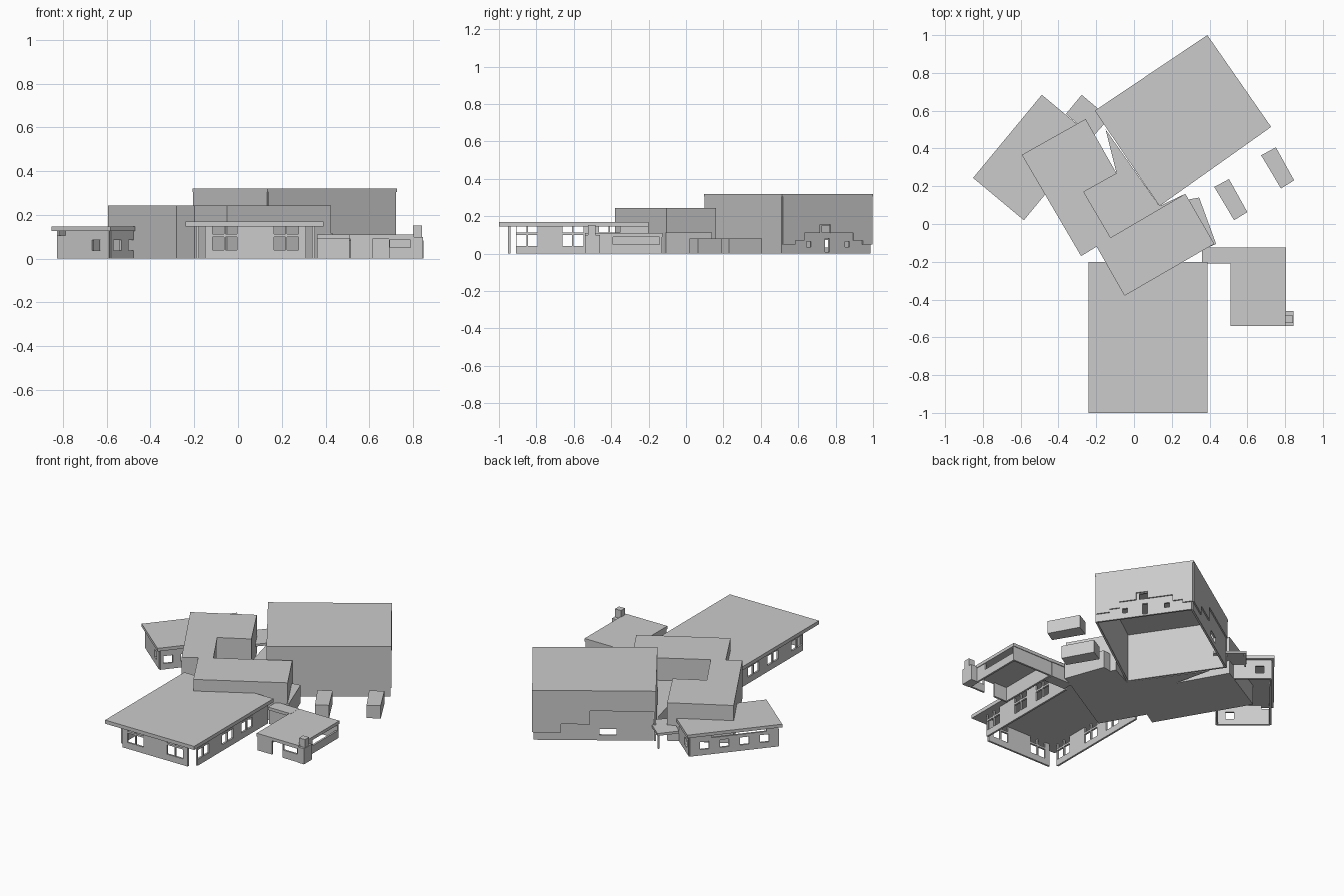
import bpy, bmesh
from mathutils import Vector

if "Cube" in bpy.data.objects:
    bpy.data.objects.remove(bpy.data.objects["Cube"])


def finish(name, bm):
    bmesh.ops.recalc_face_normals(bm, faces=bm.faces)
    me = bpy.data.meshes.new(name)
    bm.to_mesh(me)
    bm.free()
    ob = bpy.data.objects.new(name, me)
    bpy.context.collection.objects.link(ob)
    return ob


def prism(name, pts, z0, z1):
    """Flat outline extruded between two heights."""
    bm = bmesh.new()
    f = bm.faces.new([bm.verts.new((x, y, z0)) for x, y in pts])
    r = bmesh.ops.extrude_face_region(bm, geom=[f])
    bmesh.ops.translate(bm, vec=(0, 0, z1 - z0),
                        verts=[v for v in r['geom'] if isinstance(v, bmesh.types.BMVert)])
    return finish(name, bm)


def box(name, x0, x1, y0, y1, z0, z1):
    return prism(name, [(x0, y0), (x1, y0), (x1, y1), (x0, y1)], z0, z1)


def wall(name, p, q, z0, z1, holes=(), t=0.012):
    """Wall from p to q; holes are (u0, u1, z0, z1) measured along the wall."""
    p, q = Vector(p), Vector(q)
    d = (q - p).normalized()
    n = Vector((-d.y, d.x)) * t / 2
    length = (q - p).length
    us = sorted({0, length} | {min(max(u, 0), length) for h in holes for u in h[:2]})
    zs = sorted({z0, z1} | {min(max(z, z0), z1) for h in holes for z in h[2:]})
    bm = bmesh.new()
    for a, b in zip(us, us[1:]):
        for c, e in zip(zs, zs[1:]):
            um, zm = (a + b) / 2, (c + e) / 2
            if any(h[0] < um < h[1] and h[2] < zm < h[3] for h in holes):
                continue
            pa, pb = p + d * a - n, p + d * b - n
            bm.faces.new([bm.verts.new((*pt, z)) for pt, z in
                          ((pa, c), (pb, c), (pb, e), (pa, e))])
    bmesh.ops.remove_doubles(bm, verts=bm.verts, dist=1e-5)
    r = bmesh.ops.extrude_face_region(bm, geom=bm.faces[:])
    bmesh.ops.translate(bm, vec=(n.x * 2, n.y * 2, 0),
                        verts=[v for v in r['geom'] if isinstance(v, bmesh.types.BMVert)])
    return finish(name, bm)


def inset(pts, k):
    """Move the corners of a quad inward by k along both edges."""
    v = [Vector(p) for p in pts]
    return [v[i] + ((v[(i + 1) % 4] - v[i]).normalized()
                    + (v[i - 1] - v[i]).normalized()) * k for i in range(4)]


def paired(centres):
    """Twin windows with clerestory lights above."""
    return [(c + s0, c + s1, a, b) for c in centres
            for s0, s1 in ((-0.056, -0.004), (0.004, 0.056))
            for a, b in ((0.04, 0.10), (0.112, 0.146))]


# Front wing: overhanging roof, windowed walls, open corners
box("front_wing_roof", -0.24, 0.39, -1.0, -0.2, 0.146, 0.169)
wall("front_wing_front_wall", (-0.15, -0.945), (0.31, -0.945), 0, 0.146, paired([0.09, 0.37]))
for side, x in (("left", -0.185), ("right", 0.345)):
    wall("front_wing_%s_wall" % side, (x, -0.91), (x, -0.2), 0, 0.146,
         paired([0.06, 0.305, 0.50]))

# Central hall: zigzag plan at 30 degrees
prism("central_hall", [(-0.594, 0.366), (-0.256, 0.556), (-0.092, 0.267), (-0.266, 0.17),
                       (-0.124, -0.072), (0.272, 0.16), (0.425, -0.105), (-0.05, -0.38),
                       (-0.198, -0.12), (-0.28, -0.17)], 0, 0.243)
# Flat lower hall filling the gap to the big block
prism("central_low_hall", [(-0.266, 0.17), (-0.092, 0.267), (-0.15, 0.50), (0.135, 0.095),
                           (0.272, 0.16), (-0.124, -0.072)], 0, 0.10)
prism("side_annex", [(0.20, 0.09), (0.29, 0.13), (0.345, 0.14), (0.435, -0.106), (0.30, -0.16)],
      0, 0.114)

# Big block: open-bottomed shell with stepped, slightly recessed lower walls
big = [(0.388, 1.0), (-0.208, 0.6), (0.135, 0.095), (0.726, 0.514)]
prism("big_block_roof", big, 0.305, 0.32)
b = inset(big, 0.006)
lo = inset(big, 0.014)
nw_steps = [(0, 0.16, 0, 0.05), (0.16, 0.33, 0, 0.105), (0.33, 0.72, 0, 0.19)]
ne_steps = [(0, 0.08, 0, 0.05), (0.08, 0.14, 0, 0.07), (0.14, 0.24, 0, 0.11),
            (0.24, 0.31, 0, 0.155), (0.31, 0.46, 0, 0.11), (0.46, 0.52, 0, 0.07),
            (0.52, 0.60, 0, 0.05)]
wall("big_block_northwest_upper_wall", b[0], b[1], 0, 0.31, nw_steps)
wall("big_block_northeast_upper_wall", b[3], b[0], 0, 0.31, ne_steps)
wall("big_block_northwest_lower_wall", lo[0], lo[1], 0, 0.20, [(0.375, 0.475, 0.033, 0.072)])
wall("big_block_northeast_lower_wall", lo[3], lo[0], 0, 0.165,
     [(0.15, 0.18, 0.035, 0.065), (0.27, 0.30, 0.01, 0.08), (0.40, 0.43, 0.035, 0.065),
      (0.25, 0.31, 0.112, 0.15)])
wall("big_block_southwest_wall", b[1], b[2], 0, 0.31)
wall("big_block_southeast_wall", b[2], b[3], 0, 0.31)

# Left wing: low hollow pavilion with ribbon window
left = [(-0.488, 0.684), (-0.852, 0.244), (-0.583, 0.02), (-0.219, 0.46)]
prism("left_wing_roof", left, 0.126, 0.146)
w = inset(left, 0.02)
wall("left_wing_northwest_wall", w[0], w[1], 0, 0.128,
     [(u, u + 0.055, 0.037, 0.085) for u in (0.06, 0.18, 0.30, 0.42)]
     + [(0.13, 0.46, 0.105, 0.128)])
wall("left_wing_southwest_wall", w[1], w[2], 0, 0.128,
     [(0.21, 0.26, 0.037, 0.085), (0, 0.05, 0.105, 0.128)])
wall("left_wing_southeast_wall", w[2], w[3], 0, 0.128,
     [(u, u + 0.055, 0.037, 0.085) for u in (0.02, 0.125)])
wall("left_wing_northeast_wall", w[3], w[0], 0, 0.128, [(0.22, 0.27, 0.037, 0.085)])

# Rear entrance canopy with post
prism("entrance_canopy", [(-0.277, 0.684), (-0.36, 0.583), (-0.22, 0.46), (-0.13, 0.56)],
      0.085, 0.10)
box("canopy_post", -0.281, -0.273, 0.668, 0.676, 0, 0.09)

# Garage with link, open sides and chimney
box("link_roof", 0.36, 0.52, -0.21, -0.125, 0.092, 0.111)
box("link", 0.36, 0.51, -0.20, -0.13, 0, 0.093)
box("garage_roof", 0.51, 0.805, -0.54, -0.125, 0.09, 0.11)
wall("garage_front_wall", (0.515, -0.53), (0.80, -0.53), 0, 0.092,
     [(0.10, 0.175, 0, 0.092), (0.18, 0.28, 0.05, 0.085)])
wall("garage_left_wall", (0.52, -0.53), (0.52, -0.13), 0, 0.092)
wall("garage_back_wall", (0.515, -0.135), (0.80, -0.135), 0, 0.092)
wall("garage_right_wall", (0.795, -0.53), (0.795, -0.13), 0, 0.092, [(0.14, 0.39, 0.05, 0.092)])
box("chimney_base", 0.80, 0.845, -0.54, -0.46, 0, 0.10)
box("chimney_stack", 0.80, 0.842, -0.525, -0.485, 0.10, 0.152)

# Two free-standing sheds beside the big block
for name, dx, dy in (("near_shed", 0, 0), ("far_shed", 0.248, 0.168)):
    prism(name, [(x + dx, y + dy) for x, y in
                 ((0.425, 0.196), (0.503, 0.238), (0.60, 0.063), (0.53, 0.02))], 0, 0.082)
